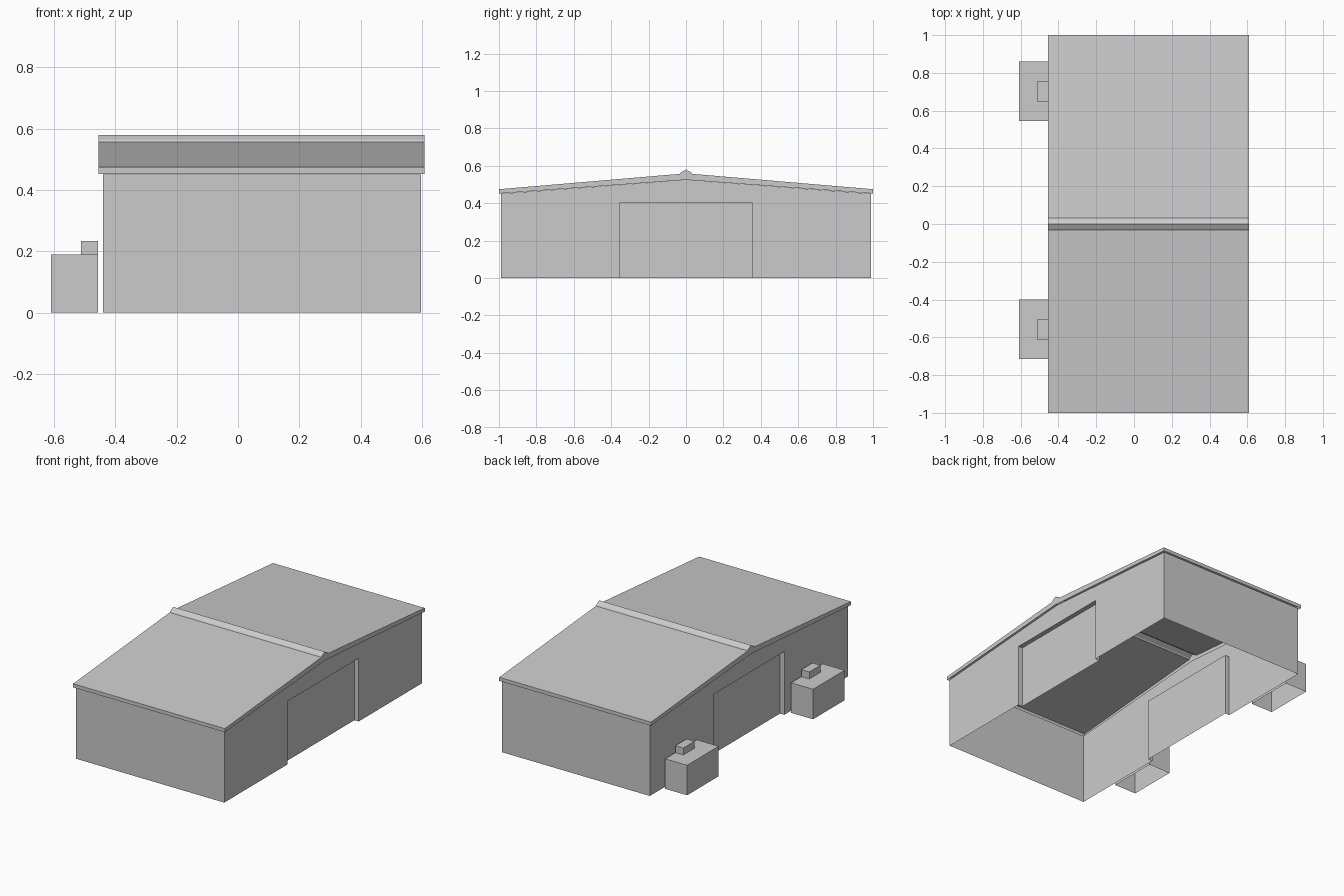
import bpy, bmesh

if "Cube" in bpy.data.objects:
    bpy.data.objects.remove(bpy.data.objects["Cube"])


def make_object(name, faces):
    """Build a mesh from face corner loops, welding shared corners."""
    bm = bmesh.new()
    for corners in faces:
        bm.faces.new([bm.verts.new(c) for c in corners])
    bmesh.ops.remove_doubles(bm, verts=bm.verts[:], dist=1e-5)
    bmesh.ops.recalc_face_normals(bm, faces=bm.faces[:])
    mesh = bpy.data.meshes.new(name)
    bm.to_mesh(mesh)
    bm.free()
    obj = bpy.data.objects.new(name, mesh)
    bpy.context.collection.objects.link(obj)
    return obj


def strip(profile, x0, x1):
    """Sweep an open (y, z) profile along x."""
    return [[(x0, *a), (x0, *b), (x1, *b), (x1, *a)]
            for a, b in zip(profile, profile[1:])]


def at_x(profile, x):
    return [(x, y, z) for y, z in profile]


# Walls: open-bottomed shell with a recessed door in each gable end
W, EAVE, RIDGE = 0.99, 0.451, 0.525
DOOR, DOOR_TOP, DEPTH = 0.355, 0.40, 0.03
doorway = [(DOOR, 0), (DOOR, DOOR_TOP), (-DOOR, DOOR_TOP), (-DOOR, 0)]
gable = [(-W, 0), (-W, EAVE), (0, RIDGE), (W, EAVE), (W, 0)] + doorway
XL, XR = -0.44, 0.597
walls = []
for s in (-1, 1):
    walls += strip([(s * W, 0), (s * W, EAVE)], XL, XR)
for x, inner in ((XL, XL + DEPTH), (XR, XR - DEPTH)):
    walls.append(at_x(gable, x))
    walls += strip(doorway, x, inner)
    walls.append(at_x(doorway, inner))
make_object("walls", walls)

# Roof: thin hollow shell with fascia and a raised ridge cap
half = [(1.0, 0.452), (1.0, 0.475), (0.033, 0.557), (0.028, 0.564)]
top = [(-y, z) for y, z in half] + [(0, 0.58)] + half[::-1]
roof = strip(top, -0.455, 0.608)
for x in (-0.455, 0.608):
    roof.append(at_x(top + [(0, 0.525)], x))
make_object("roof", roof)


def open_box(name, x0, x1, y0, y1, z0, z1):
    """Box without a bottom face."""
    ring = [(y0, z0), (y0, z1), (y1, z1), (y1, z0)]
    return make_object(name, strip(ring, x0, x1) + [at_x(ring, x0), at_x(ring, x1)])


# Outdoor service units, each with a small vent box on top
for label, y in (("front", -0.558), ("back", 0.702)):
    open_box(label + "_service_unit", -0.61, -0.456, y - 0.158, y + 0.158, 0, 0.19)
    open_box(label + "_unit_vent", -0.512, -0.456, y - 0.056, y + 0.056, 0.19, 0.234)
